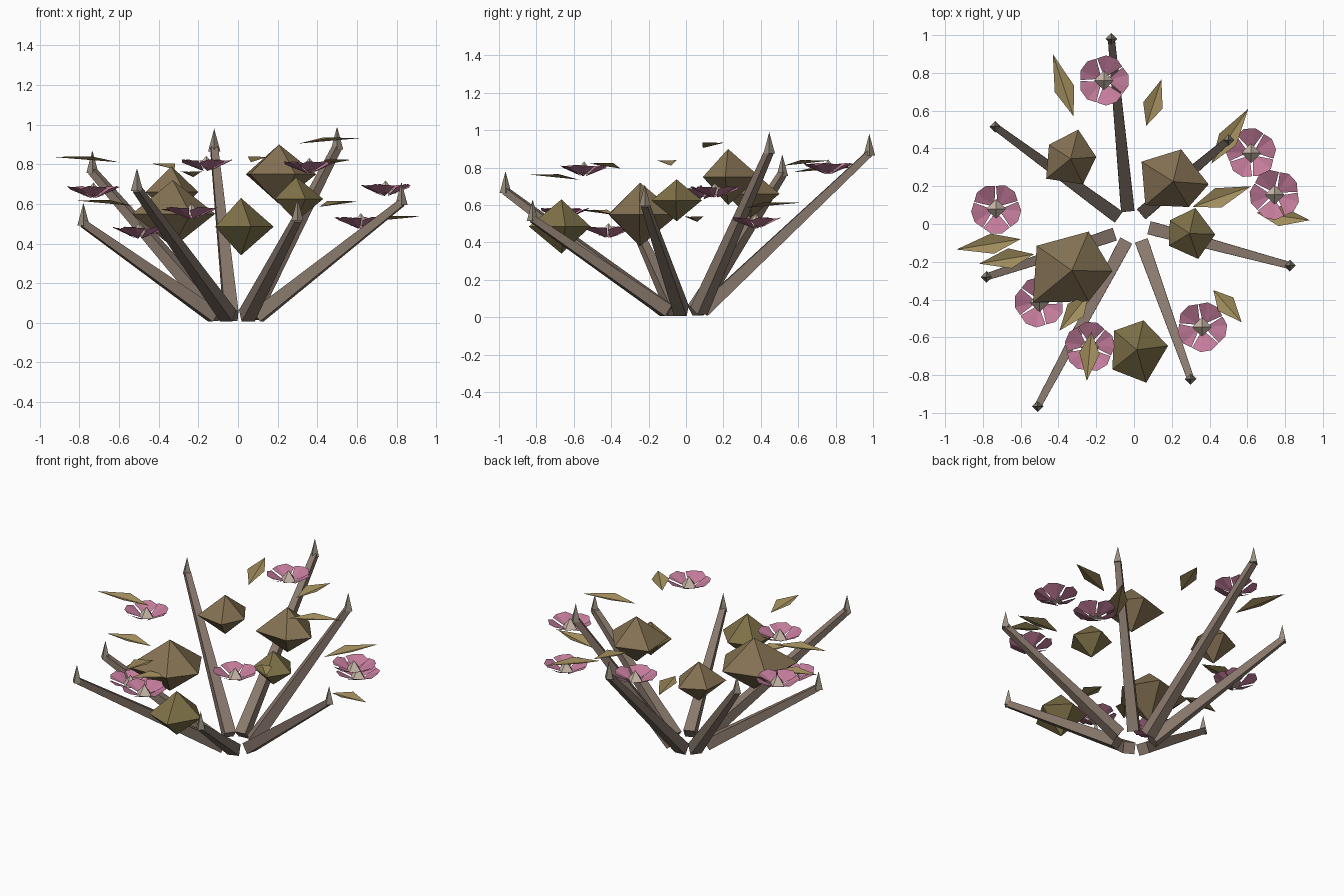
import bpy, math
from mathutils import Vector


def mat(name, c):
    m = bpy.data.materials.new(name)
    m.diffuse_color = (*c, 1)
    return m


BARK = mat("bark", (0.25, 0.19, 0.15))
SPIKE = mat("spike", (0.31, 0.27, 0.21))
BROWN = mat("brown_bud", (0.23, 0.165, 0.085))
OLIVE = mat("olive_bud", (0.21, 0.165, 0.065))
LEAF = mat("leaf", (0.36, 0.27, 0.11))
PINK = mat("petal", (0.55, 0.2, 0.33))
CREAM = mat("cream", (0.6, 0.5, 0.41))


def make(name, verts, faces, m):
    me = bpy.data.meshes.new(name)
    me.from_pydata([tuple(v) for v in verts], [], faces)
    me.materials.append(m)
    ob = bpy.data.objects.new(name, me)
    bpy.context.collection.objects.link(ob)
    return ob


def cone(name, base, r, h, m, n=4, rot=0.0):
    """Closed pyramid standing on base."""
    v = [(base[0] + r * math.cos(rot + i * math.tau / n),
          base[1] + r * math.sin(rot + i * math.tau / n), base[2]) for i in range(n)]
    v.append((base[0], base[1], base[2] + h))
    f = [(i, (i + 1) % n, n) for i in range(n)] + [tuple(reversed(range(n)))]
    make(name, v, f, m)


def branch(name, a, b, r0, r1):
    """Square tapered beam from a to b."""
    a, b = Vector(a), Vector(b)
    q = (b - a).to_track_quat('Z', 'Y')
    v = []
    for p, r in ((a, r0), (b, r1)):
        for i in range(4):
            t = math.pi / 4 + i * math.pi / 2
            v.append(p + q @ Vector((r * math.cos(t), r * math.sin(t), 0)))
    f = [(i, (i + 1) % 4, 4 + (i + 1) % 4, 4 + i) for i in range(4)]
    make(name, v, f + [(3, 2, 1, 0), (4, 5, 6, 7)], BARK)


# Branches with upright spikes: base x, y, tip x, y, spike top z
for bx, by, tx, ty, tz in [
        (-0.035, 0.09, -0.12, 0.98, 0.98), (-0.10, 0.05, -0.735, 0.515, 0.87),
        (0.06, 0.07, 0.5, 0.445, 0.99), (0.10, -0.025, 0.825, -0.22, 0.71),
        (0.045, -0.105, 0.3, -0.82, 0.63), (-0.05, -0.105, -0.51, -0.965, 0.78),
        (-0.12, -0.06, -0.78, -0.28, 0.605)]:
    branch("branch", (bx, by, 0.035), (tx, ty, tz - 0.105), 0.05, 0.026)
    cone("branch_spike", (tx, ty, tz - 0.115), 0.031, 0.115, SPIKE)

# Buds: five-sided double pyramids; middle z, half height, rim outline
for z, h, m, rim in [
        (0.485, 0.145, OLIVE, [(0.05, -0.51), (0.18, -0.645), (0.065, -0.84), (-0.115, -0.77), (-0.105, -0.565)]),
        (0.55, 0.17, BROWN, [(-0.24, -0.04), (-0.115, -0.25), (-0.24, -0.41), (-0.535, -0.415), (-0.515, -0.115)]),
        (0.66, 0.13, BROWN, [(-0.295, 0.5), (-0.2, 0.355), (-0.27, 0.21), (-0.465, 0.24), (-0.45, 0.42)]),
        (0.75, 0.15, BROWN, [(0.25, 0.395), (0.395, 0.21), (0.29, 0.09), (0.06, 0.1), (0.04, 0.33)]),
        (0.625, 0.112, OLIVE, [(0.325, 0.085), (0.43, -0.055), (0.34, -0.185), (0.185, -0.115), (0.19, 0.02)])]:
    cx, cy = (sum(p[k] for p in rim) / 5 for k in (0, 1))
    v = [(x, y, z) for x, y in rim] + [(cx, cy, z + h), (cx, cy, z - h)]
    f = []
    for i in range(5):
        j = (i + 1) % 5
        f += [(j, i, 5), (i, j, 6)]
    make("bud", v, f, m)

# Flowers: five wide upturned petals round a cream pyramid
for k, (x, y, z) in enumerate([
        (-0.16, 0.76, 0.80), (0.62, 0.375, 0.51), (0.745, 0.155, 0.675), (0.36, -0.545, 0.79),
        (-0.235, -0.65, 0.56), (-0.5, -0.415, 0.46), (-0.73, 0.08, 0.665)]):
    v, f = [], []
    for i in range(5):
        t = i * math.tau / 5 + k * 0.37
        c, s = math.cos(t), math.sin(t)
        n = len(v)
        for r, w, dz in ((0.015, 0, -0.035), (0.1, -0.07, 0.008), (0.13, -0.03, 0.025),
                         (0.13, 0.03, 0.02), (0.1, 0.07, 0.018)):
            v.append((x + r * c - w * s, y + r * s + w * c, z + dz))
        f += [(n, n + 1, n + 2), (n, n + 2, n + 3), (n, n + 3, n + 4)]
    make("flower_petals", v, f, PINK)
    cone("flower_centre", (x, y, z - 0.022), 0.052, 0.065, CREAM)

# Leaves: folded kites from inner end to outer tip, at height z
for ax, ay, bx, by, z in [
        (-0.32, 0.57, -0.43, 0.9, 0.79), (0.065, 0.52, 0.145, 0.765, 0.825),
        (0.41, 0.32, 0.605, 0.61, 0.6), (0.31, 0.09, 0.62, 0.2, 0.92),
        (0.65, 0.06, 0.93, 0.02, 0.525), (0.42, -0.35, 0.57, -0.52, 0.81),
        (-0.6, -0.08, -0.94, -0.135, 0.825), (-0.53, -0.16, -0.82, -0.21, 0.605),
        (-0.24, -0.37, -0.395, -0.565, 0.56), (-0.225, -0.57, -0.25, -0.83, 0.75)]:
    a, b = Vector((ax, ay, z - 0.015)), Vector((bx, by, z + 0.012))
    d = b - a
    side = Vector((-d.y, d.x, 0)).normalized() * 0.054
    mid = a + d * 0.44 + Vector((0, 0, 0.018))
    make("leaf", [a, mid - side, b, mid + side], [(0, 1, 2), (0, 2, 3)], LEAF)
